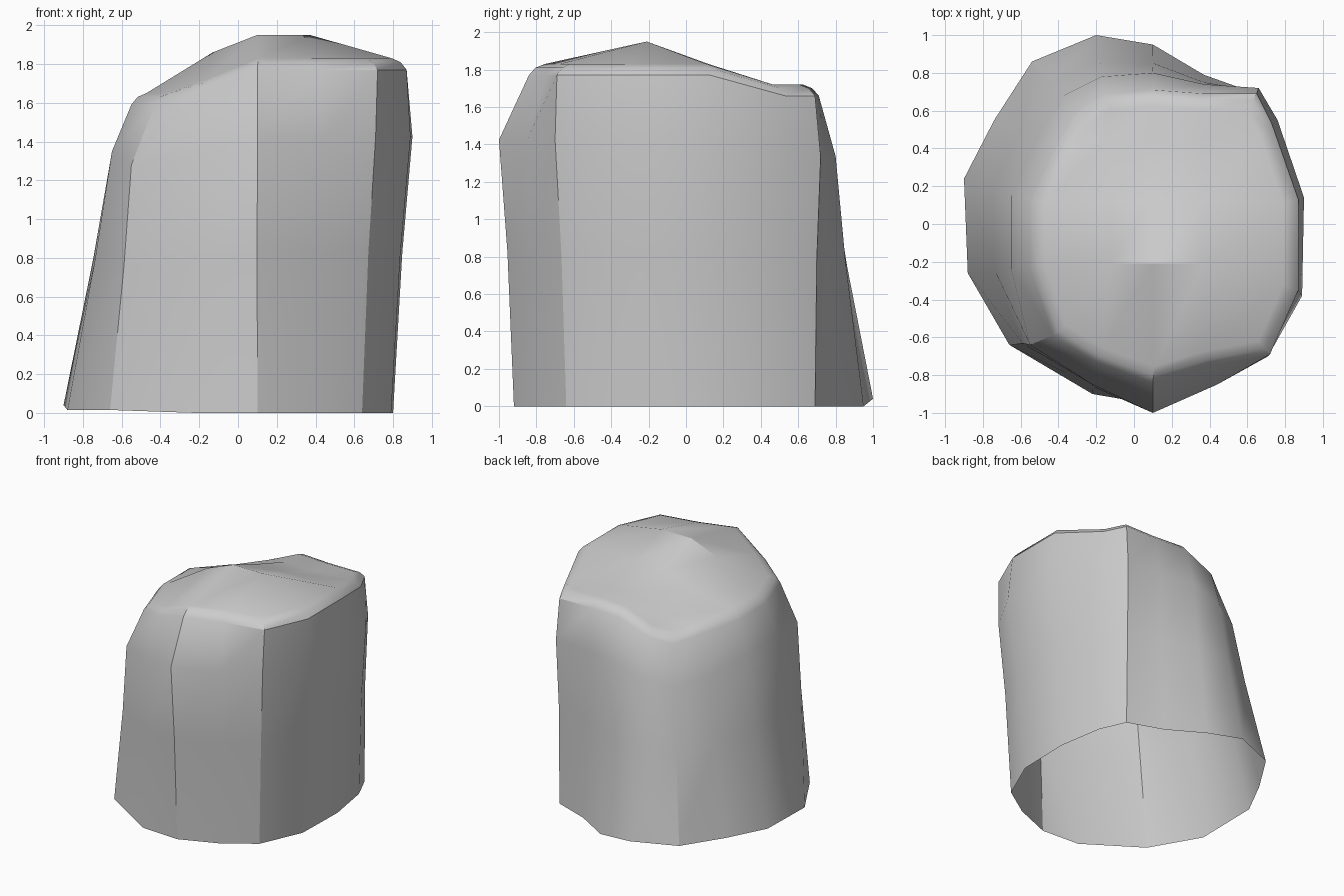
import bpy, bmesh, math
from mathutils import Vector

if "Cube" in bpy.data.objects:
    bpy.data.objects.remove(bpy.data.objects["Cube"])

# Sixteen columns, counter-clockwise from the left side
bottom = [(-.88, -.26), (-.66, -.64), (-.22, -.90), (.10, -.92), (.40, -.80), (.64, -.64),
          (.79, -.30), (.80, .13), (.74, .49), (.65, .69), (.37, .79), (.10, .95),
          (-.20, 1.0), (-.54, .86), (-.74, .55), (-.90, .24)]
shoulder = [(-.65, -.24), (-.55, -.64), (-.22, -.85), (.10, -1.0), (.44, -.85), (.71, -.70),
            (.89, -.38), (.90, .14), (.76, .55), (.66, .72), (.37, .74), (.10, .80),
            (-.17, .78), (-.37, .68), (-.50, .48), (-.65, .15)]
rim = [(-.55, -.23, 1.59), (-.43, -.59, 1.59), (-.20, -.73, 1.66), (.10, -.84, 1.77),
       (.40, -.75, 1.77), (.72, -.69, 1.77), (.87, -.35, 1.77), (.87, .13, 1.77),
       (.73, .53, 1.66), (.65, .69, 1.66), (.37, .69, 1.66), (.10, .71, 1.66),
       (-.16, .69, 1.56), (-.30, .60, 1.51), (-.39, .46, 1.54), (-.55, .13, 1.59)]
# Inner 3 x 3 points of the cap: one height row per y position
cap_x = (-.13, .10, .37)
cap_rows = [(-.21, (1.86, 1.95, 1.95)), (.12, (1.75, 1.83, 1.83)), (.45, (1.63, 1.72, 1.72))]

bm = bmesh.new()
N = 16
centre = Vector((.16, -.06, 0))


def ring(points):
    return [bm.verts.new(p) for p in points]


def inset(amount, rise):
    pts = []
    for p in rim:
        v = Vector(p)
        flat = Vector((v.x, v.y, 0)).lerp(centre, amount)
        pts.append((flat.x, flat.y, v.z + rise))
    return pts


# Side wall, open underneath
base = [Vector((x, y, .04 if i in (12, 13, 14, 15) else .015 if i < 2 else 0))
        for i, (x, y) in enumerate(bottom)]
upper = [Vector((x, y, .805 * rim[i][2])) for i, (x, y) in enumerate(shoulder)]
upper[0].z = upper[15].z = 1.35
waist = []
for b, u in zip(base, upper):
    p = b.lerp(u, .58)
    waist.append((p.x * .988, p.y * .988, p.z))
rings = [ring(base), ring(waist), ring(upper), ring(rim),
         ring(inset(.045, .04)), ring(inset(.11, .06))]
for lo, hi in zip(rings, rings[1:]):
    for i in range(N):
        j = (i + 1) % N
        bm.faces.new((lo[i], lo[j], hi[j], hi[i]))

# Domed cap: 5 x 5 grid whose border is the last ring
r = rings[-1]
grid = [r[1:6]]
for k, (y, heights) in enumerate(cap_rows):
    inner = ring([(x, y, z) for x, z in zip(cap_x, heights)])
    grid.append([r[(0, 15, 14)[k]]] + inner + [r[6 + k]])
grid.append([r[13 - k] for k in range(5)])
for a, b in zip(grid, grid[1:]):
    for i in range(4):
        bm.faces.new((a[i], a[i + 1], b[i + 1], b[i]))

mesh = bpy.data.meshes.new("rounded_stump")
bm.to_mesh(mesh)
bm.free()
stump = bpy.data.objects.new("rounded_stump", mesh)
bpy.context.collection.objects.link(stump)
bpy.context.view_layer.objects.active = stump
stump.select_set(True)
bpy.ops.object.shade_smooth_by_angle(angle=math.radians(30))
